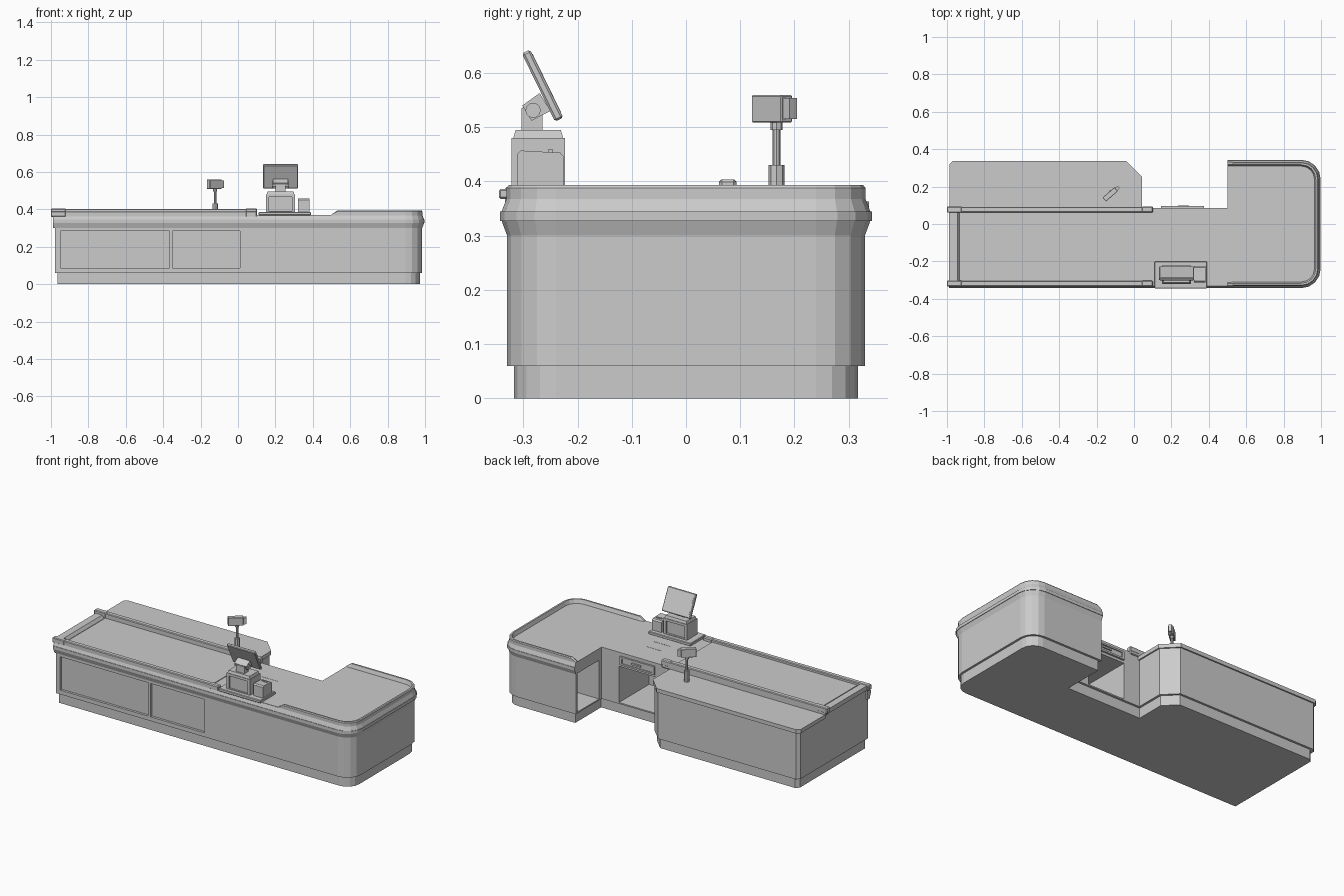
import bpy, bmesh, math
from mathutils import Matrix, Vector

cube = bpy.data.objects.get("Cube")
if cube:
    bpy.data.objects.remove(cube, do_unlink=True)

grey = bpy.data.materials.new("plain_grey")
grey.use_nodes = True
grey.diffuse_color = (0.6, 0.6, 0.6, 1)
grey.node_tree.nodes["Principled BSDF"].inputs["Base Color"].default_value = (0.6, 0.6, 0.6, 1)


def finish(name, bm):
    bmesh.ops.recalc_face_normals(bm, faces=bm.faces[:])
    mesh = bpy.data.meshes.new(name)
    bm.to_mesh(mesh)
    bm.free()
    mesh.materials.append(grey)
    ob = bpy.data.objects.new(name, mesh)
    bpy.context.collection.objects.link(ob)
    return ob


def loft(name, rings):
    """Closed solid through rings of points, capped at both ends."""
    bm = bmesh.new()
    loops = [[bm.verts.new(p) for p in ring] for ring in rings]
    n = len(loops[0])
    for a, b in zip(loops, loops[1:]):
        for i in range(n):
            j = (i + 1) % n
            bm.faces.new((a[i], a[j], b[j], b[i]))
    bm.faces.new(loops[0][::-1])
    bm.faces.new(loops[-1])
    return finish(name, bm)


def prism(name, pts, z0, z1):
    return loft(name, [[(x, y, z) for x, y in pts] for z in (z0, z1)])


def side_prism(name, pts, x0, x1):
    return loft(name, [[(x, y, z) for y, z in pts] for x in (x0, x1)])


def box(name, xs, ys, zs, bevel=0.0):
    bm = bmesh.new()
    size = [b - a for a, b in (xs, ys, zs)]
    mid = [(a + b) / 2 for a, b in (xs, ys, zs)]
    bmesh.ops.create_cube(bm, size=1, matrix=Matrix.Translation(mid) @ Matrix.Diagonal((*size, 1)))
    if bevel:
        bmesh.ops.bevel(bm, geom=bm.edges[:], offset=bevel, segments=1, affect="EDGES")
    return finish(name, bm)


def cylinder(name, centre, radius, length, axis="Z", sides=8):
    bm = bmesh.new()
    turn = Matrix.Rotation(math.pi / 2, 4, "Y") if axis == "X" else Matrix()
    bmesh.ops.create_cone(bm, cap_ends=True, segments=sides, radius1=radius, radius2=radius,
                          depth=length, matrix=Matrix.Translation(centre) @ turn)
    return finish(name, bm)


def cut(ob, *bounds):
    cutter = box("cutter", *bounds)
    cutter.hide_render = True
    mod = ob.modifiers.new("recess", "BOOLEAN")
    mod.operation, mod.solver, mod.object = "DIFFERENCE", "EXACT", cutter
    bpy.context.view_layer.objects.active = ob
    bpy.ops.object.modifier_apply(modifier=mod.name)
    bpy.data.objects.remove(cutter, do_unlink=True)


def place(ob, matrix):
    ob.data.transform(matrix)
    return ob


def right_end(o):
    """Plan of the two rounded corners, grown outwards by o."""
    pts = []
    for cy, start in ((-0.24, -90), (0.24, 0)):
        for i in range(5):
            a = math.radians(start + i * 22.5)
            pts.append((0.895 + (0.09 + o) * math.cos(a), cy + (0.09 + o) * math.sin(a)))
    return pts


def back_left(o):
    """Plan of the rear left wing, with its cut corners."""
    return [(0.035 + o, 0.25 + 0.4 * o), (-0.045 + 0.4 * o, 0.33 + o),
            (-0.96 - o, 0.33 + o), (-0.978 - o, 0.312 + o)]


def footprint(o):
    return ([(-0.978 - o, -0.33 - o)] + right_end(o)
            + [(0.5 - o, 0.33 + o), (0.5 - o, 0.085 + o), (0.035 + o, 0.085 + o)] + back_left(o))


def sweep(name, profile, front_xs, back_xs):
    """Run an (offset, height) profile along the front and around the right end."""
    rows = []
    for o, z in profile:
        plan = [(x, -0.33 - o) for x in front_xs] + right_end(o) + [(x, 0.33 + o) for x in back_xs]
        rows.append([(x, y, z) for x, y in plan])
    return loft(name, list(zip(*rows)))


# Counter body with plinth, front panels and open shelves
prism("plinth", footprint(-0.013), 0, 0.062)
body = prism("counter_body", footprint(0), 0.06, 0.37)
for xs in ((-0.95, -0.365), (-0.35, 0.01)):
    cut(body, xs, (-0.4, -0.316), (0.085, 0.285))
cut(body, (0.14, 0.385), (-0.2, 0.2), (0.068, 0.285))
cut(body, (0.45, 0.9), (0.11, 0.315), (0.068, 0.30))
cut(body, (-1.1, 0.045), (0.086, 0.4), (0.35, 0.4))

# Bumper moulding with its ridge, and the raised rim
sweep("bumper_moulding", [(-0.02, 0.30), (0, 0.30), (0.010, 0.327), (0.013, 0.327), (0.013, 0.345),
                          (0.010, 0.345), (0.001, 0.368), (-0.02, 0.368)], [-0.988], [0.5])
rim = sweep("bagging_rim", [(-0.022, 0.366), (0.001, 0.366), (0.001, 0.388), (-0.003, 0.393),
                            (-0.013, 0.393)], [0.5, 0.53], [0.53, 0.5])
for v in rim.data.vertices:
    if v.co.x < 0.51:
        v.co.z = min(v.co.z, 0.372)

# Rear left worktop
prism("rear_worktop", [(-0.986, 0.08), (0.043, 0.08)] + back_left(0.008), 0.34, 0.363)

# Conveyor
box("conveyor_belt", (-0.925, 0.04), (-0.31, 0.07), (0.365, 0.374))
ramp = side_prism("conveyor_end_plate", [(-0.31, 0.36), (0.07, 0.36), (0.07, 0.387), (-0.31, 0.387)],
                  -0.988, -0.925)
for v in ramp.data.vertices:
    if v.co.x > -0.95 and v.co.z > 0.38:
        v.co.x = -0.945
for name, y0, y1, top in (("front_rail", -0.333, -0.304, 0.389), ("rear_rail", 0.062, 0.092, 0.403)):
    box(name, (-0.99, 0.1), (y0, y1), (0.358, top), 0.004)
    box(name + "_end_cap", (-1.0, -0.92), (y0 - 0.001, y1 + 0.001), (top - 0.03, top + 0.001), 0.004)
    box(name + "_tip", (0.04, 0.102), (y0 - 0.001, y1 + 0.001), (top - 0.032, top + 0.001), 0.005)

# Scanner marks and drawer in the middle section
for y in (-0.135, -0.06):
    box("scanner_slot", (0.2, 0.305), (y - 0.001, y + 0.001), (0.368, 0.371))
drawer = box("drawer_front", (0.145, 0.375), (0.08, 0.096), (0.30, 0.35))
cut(drawer, (0.16, 0.36), (0.09, 0.12), (0.31, 0.34))
box("drawer_handle", (0.235, 0.295), (0.088, 0.098), (0.322, 0.332))

# Till base with printer and card reader
box("till_base", (0.11, 0.39), (-0.345, -0.2), (0.368, 0.386), 0.003)
printer = box("printer", (0.15, 0.305), (-0.322, -0.223), (0.383, 0.48))
cut(printer, (0.165, 0.29), (-0.4, -0.312), (0.39, 0.465))
cut(printer, (0.165, 0.29), (-0.235, -0.1), (0.39, 0.465))
loft("printer_cap", [[(x, y, z) for x, y in ((0.15 + i, -0.322 + i), (0.305 - i, -0.322 + i),
                                             (0.305 - i, -0.223 - i), (0.15 + i, -0.223 - i))]
                     for z, i in ((0.479, 0.003), (0.495, 0.008))])
side_prism("card_reader", [(-0.312, 0.383), (-0.225, 0.383), (-0.225, 0.445), (-0.232, 0.453),
                           (-0.305, 0.457), (-0.312, 0.45)], 0.32, 0.383)
box("card_reader_slot", (0.335, 0.37), (-0.255, -0.245), (0.45, 0.459))

# Monitor on its hinged stand
side_prism("monitor_neck", [(-0.303, 0.494), (-0.265, 0.494), (-0.265, 0.53), (-0.284, 0.548),
                            (-0.303, 0.535)], 0.2, 0.255)
cylinder("monitor_hinge", (0.228, -0.282, 0.531), 0.014, 0.09, "X", 12)
side_prism("monitor_arm", [(-0.302, 0.54), (-0.285, 0.512), (-0.25, 0.53), (-0.27, 0.563)], 0.187, 0.268)
tilt = Matrix.Translation((0.228, -0.264, 0.577)) @ Matrix.Rotation(math.radians(26), 4, "X")
place(box("monitor", (-0.094, 0.094), (-0.009, 0.008), (-0.07, 0.07), 0.004), tilt)
place(box("monitor_screen", (-0.084, 0.084), (0.006, 0.0085), (-0.058, 0.06)), tilt)

# Customer display on a pole
spot = Vector((-0.122, 0.167, 0))
cylinder("display_pole_base", spot + Vector((0, 0, 0.395)), 0.015, 0.07)
cylinder("display_pole", spot + Vector((0, 0, 0.455)), 0.007, 0.12)
cylinder("display_pole_collar", spot + Vector((0, 0, 0.503)), 0.011, 0.016)
turn = Matrix.Translation((-0.122, 0.163, 0.534)) @ Matrix.Rotation(math.radians(41), 4, "Z")
place(box("display_head", (-0.049, 0.035), (-0.014, 0.014), (-0.025, 0.025), 0.002), turn)
place(box("display_side_reader", (0.034, 0.053), (-0.009, 0.009), (-0.019, 0.02)), turn)
